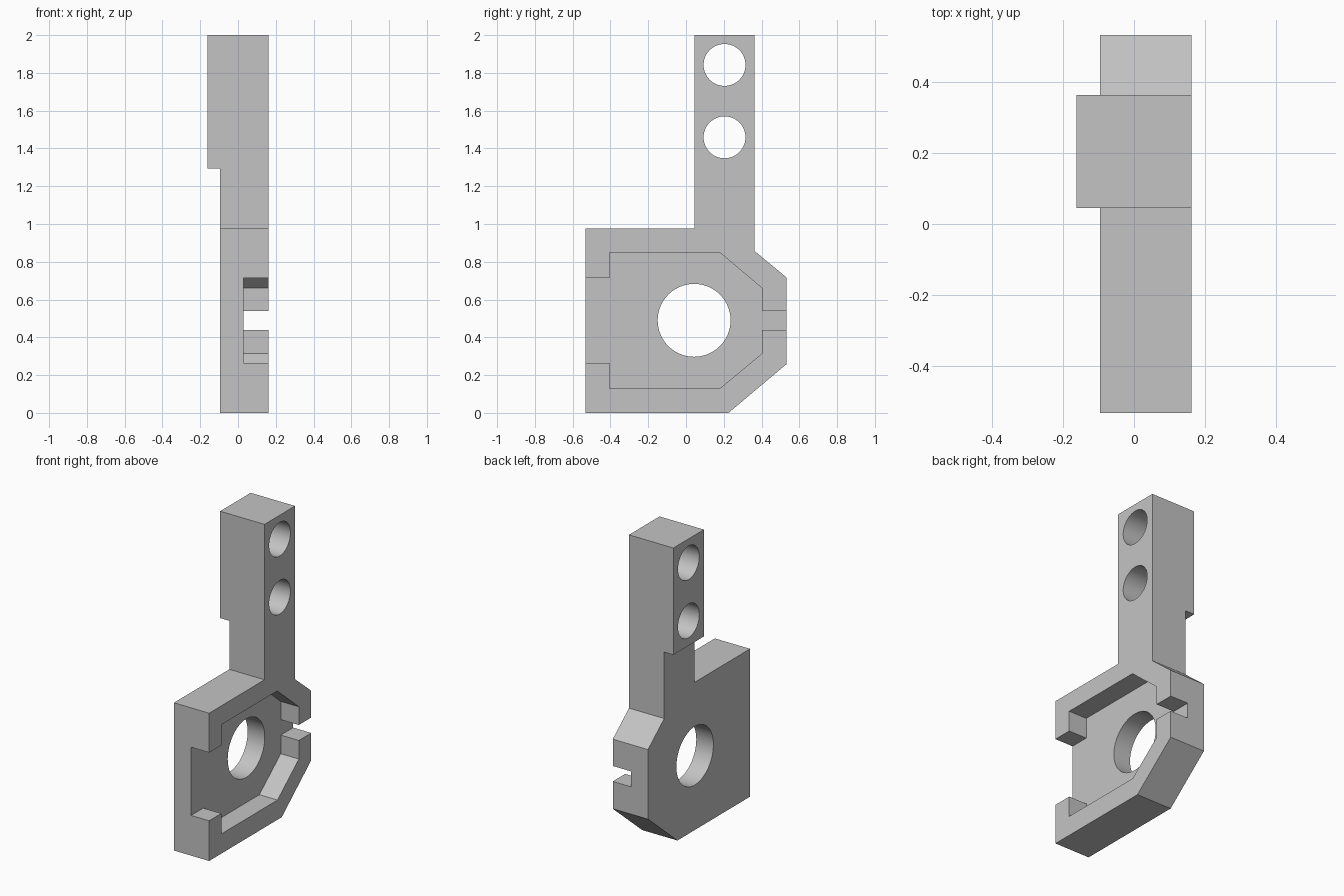
import bpy
import bmesh
import math

if "Cube" in bpy.data.objects:
    bpy.data.objects.remove(bpy.data.objects["Cube"], do_unlink=True)

grey = bpy.data.materials.new("plain grey")
grey.use_nodes = True
colour = (0.55, 0.55, 0.55, 1)
grey.diffuse_color = colour
grey.node_tree.nodes["Principled BSDF"].inputs["Base Color"].default_value = colour


def extrude_profile(name, points, x0, x1):
    """Extrude a (y, z) outline along x from x0 to x1."""
    bm = bmesh.new()
    face = bm.faces.new([bm.verts.new((x0, y, z)) for y, z in points])
    side = bmesh.ops.extrude_face_region(bm, geom=[face])["geom"]
    moved = [v for v in side if isinstance(v, bmesh.types.BMVert)]
    bmesh.ops.translate(bm, verts=moved, vec=(x1 - x0, 0, 0))
    bmesh.ops.recalc_face_normals(bm, faces=bm.faces)
    mesh = bpy.data.meshes.new(name)
    bm.to_mesh(mesh)
    bm.free()
    mesh.materials.append(grey)
    obj = bpy.data.objects.new(name, mesh)
    bpy.context.collection.objects.link(obj)
    return obj


def circle(y, z, r, n=64):
    return [(y + r * math.cos(2 * math.pi * i / n), z + r * math.sin(2 * math.pi * i / n))
            for i in range(n)]


def apply_boolean(target, tool, operation):
    """Apply a boolean and remove the helper object."""
    tool.hide_render = True
    mod = target.modifiers.new(operation, "BOOLEAN")
    mod.object, mod.operation, mod.solver = tool, operation, "EXACT"
    bpy.context.view_layer.objects.active = target
    bpy.ops.object.modifier_apply(modifier=mod.name)
    bpy.data.objects.remove(tool, do_unlink=True)


BACK, FLOOR, FACE = -0.095, 0.03, 0.162

# Body plate with its upright arm
bracket = extrude_profile("mounting_bracket", [
    (-0.532, 0), (0.225, 0), (0.532, 0.258), (0.532, 0.717), (0.363, 0.857),
    (0.363, 2), (0.045, 2), (0.045, 0.975), (-0.532, 0.975)], BACK, FACE)

# Thicker upper part of the arm
pad = extrude_profile("arm_pad", [
    (0.045, 1.295), (0.363, 1.295), (0.363, 2), (0.045, 2)], -0.162, 0)
apply_boolean(bracket, pad, "UNION")

# Pocket with a wide front opening and a narrow rear slot
pocket = extrude_profile("pocket_cutter", [
    (-0.6, 0.265), (-0.405, 0.265), (-0.405, 0.13), (0.18, 0.13), (0.403, 0.315),
    (0.403, 0.438), (0.6, 0.438), (0.6, 0.54), (0.403, 0.54), (0.403, 0.66),
    (0.178, 0.85), (-0.405, 0.85), (-0.405, 0.715), (-0.6, 0.715)], FLOOR, 0.3)
apply_boolean(bracket, pocket, "DIFFERENCE")

# Large bore and the two arm holes
for y, z, r in [(0.043, 0.49, 0.193), (0.204, 1.842, 0.111), (0.204, 1.459, 0.111)]:
    apply_boolean(bracket, extrude_profile("hole_cutter", circle(y, z, r), -0.4, 0.4), "DIFFERENCE")

bracket.select_set(True)
bpy.context.view_layer.objects.active = bracket
bpy.ops.object.shade_smooth_by_angle(angle=math.radians(25))
